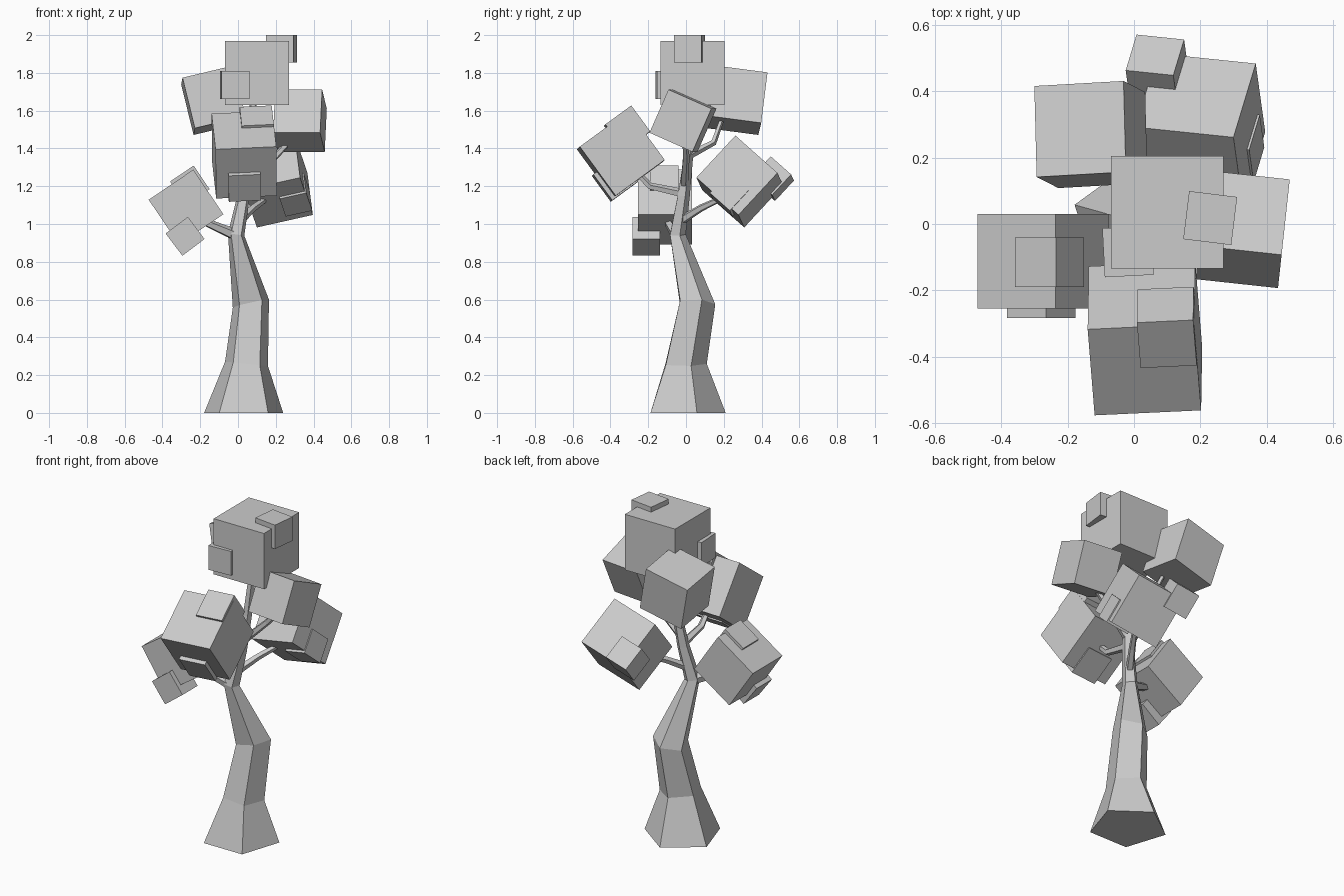
import bpy, bmesh, math
from mathutils import Vector, Matrix

if "Cube" in bpy.data.objects:
    bpy.data.objects.remove(bpy.data.objects["Cube"])

UP = Vector((0, 0, 1))


def add_object(name, bm):
    bmesh.ops.recalc_face_normals(bm, faces=bm.faces[:])
    mesh = bpy.data.meshes.new(name)
    bm.to_mesh(mesh)
    bm.free()
    ob = bpy.data.objects.new(name, mesh)
    bpy.context.collection.objects.link(ob)
    return ob


def tube(name, rings, sides=5):
    """Faceted limb through rings of (centre, radius, normal)."""
    bm = bmesh.new()
    loops = []
    for centre, r, normal in rings:
        q = UP.rotation_difference(Vector(normal))
        loop = []
        for i in range(sides):
            a = math.pi / 2 + i * math.tau / sides
            d = Vector((r * math.cos(a), r * math.sin(a), 0))
            loop.append(bm.verts.new(Vector(centre) + q @ d))
        loops.append(loop)
    for lo, hi in zip(loops, loops[1:]):
        for i in range(sides):
            j = (i + 1) % sides
            bm.faces.new((lo[i], lo[j], hi[j], hi[i]))
    bm.faces.new(loops[0][::-1])
    bm.faces.new(loops[-1])
    return add_object(name, bm)


def branch(name, points, r0, r1):
    """Thin tapering limb whose rings follow the path."""
    p = [Vector(v) for v in points]
    last = len(p) - 1
    rings = [(v, r0 + (r1 - r0) * i / last,
              p[min(i + 1, last)] - p[max(i - 1, 0)])
             for i, v in enumerate(p)]
    return tube(name, rings)


def basis(x, y):
    """Rotation whose local x and y axes follow the given edges."""
    x = Vector(x).normalized()
    z = x.cross(Vector(y)).normalized()
    return Matrix((x, z.cross(x), z)).transposed().to_4x4()


def foliage(name, centre, size, rot):
    bm = bmesh.new()
    bmesh.ops.create_cube(bm, size=size, matrix=Matrix.Translation(centre) @ rot)
    return add_object(name, bm)


def turn(deg, axis='Z'):
    return Matrix.Rotation(math.radians(deg), 4, axis)


# Trunk with flared base
tube("trunk", [
    ((0.03, -0.01, 0.00), 0.22, (0, 0, 1)),
    ((0.045, -0.01, 0.26), 0.12, (0.1, 0, 1)),
    ((0.068, 0.052, 0.58), 0.103, (-0.22, 0.05, 1)),
    ((-0.01, -0.047, 0.945), 0.046, (0.15, 0, 1)),
    ((0.03, -0.015, 1.15), 0.035, (0.1, 0.1, 1)),
    ((0.055, 0.012, 1.36), 0.026, (0.1, 0.1, 1)),
    ((0.085, 0.03, 1.68), 0.018, (0.1, 0.05, 1)),
])

# Branches
branch("branch_left", [(-0.01, -0.05, 0.94), (-0.15, -0.09, 1.0), (-0.25, -0.11, 1.06)], 0.032, 0.015)
branch("branch_right_back", [(0.0, -0.04, 1.01), (0.08, 0.08, 1.085), (0.17, 0.22, 1.15)], 0.025, 0.014)
branch("branch_front", [(0.03, -0.01, 1.16), (0.03, -0.19, 1.20), (0.035, -0.30, 1.31)], 0.025, 0.015)
branch("branch_right", [(0.035, -0.01, 1.2), (0.2, 0.0, 1.36), (0.31, -0.01, 1.48)], 0.023, 0.014)
branch("branch_back", [(0.055, 0.01, 1.36), (-0.01, 0.145, 1.43), (-0.06, 0.20, 1.58)], 0.022, 0.012)

# Top foliage
foliage("foliage_top", (0.1, 0.035, 1.8), 0.34, turn(0))
foliage("foliage_top_tuft", (0.23, 0.018, 1.927), 0.146, turn(-7))
foliage("foliage_top_front_tuft", (-0.018, -0.083, 1.737), 0.148, turn(3))

# Right foliage
foliage("foliage_right", (0.328, -0.016, 1.547), 0.25,
        basis((0.25, -0.027, 0), (0.025, 0.225, -0.10)))

# Upper left foliage at the back
foliage("foliage_back_left", (-0.13, 0.27, 1.655), 0.277,
        basis((0.265, 0.015, 0.063), (-0.005, 0.27, -0.035)))

# Front foliage
front = basis((0.32, 0.015, 0.015), (-0.02, 0.26, 0.19))
foliage("foliage_front", (0.033, -0.345, 1.367), 0.322, front)
foliage("foliage_front_top_tuft", (0.10, -0.312, 1.505), 0.17, front)
foliage("foliage_front_low_tuft", (0.03, -0.376, 1.24), 0.17, front)

# Left foliage
left = turn(-34, 'Y')
foliage("foliage_left", (-0.275, -0.112, 1.09), 0.285, left)
foliage("foliage_left_top_tuft", (-0.255, -0.115, 1.205), 0.15, left)
foliage("foliage_left_low_tuft", (-0.28, -0.21, 0.935), 0.147, turn(-37, 'Y'))

# Lower right foliage at the back
back = basis((0.29, -0.03, 0.065), (0.06, 0.235, -0.21))
foliage("foliage_right_back", (0.2, 0.285, 1.225), 0.305, back)
foliage("foliage_right_back_side_tuft", (0.30, 0.235, 1.155), 0.145, back)
foliage("foliage_right_back_end_tuft", (0.07, 0.46, 1.24), 0.148, back)
